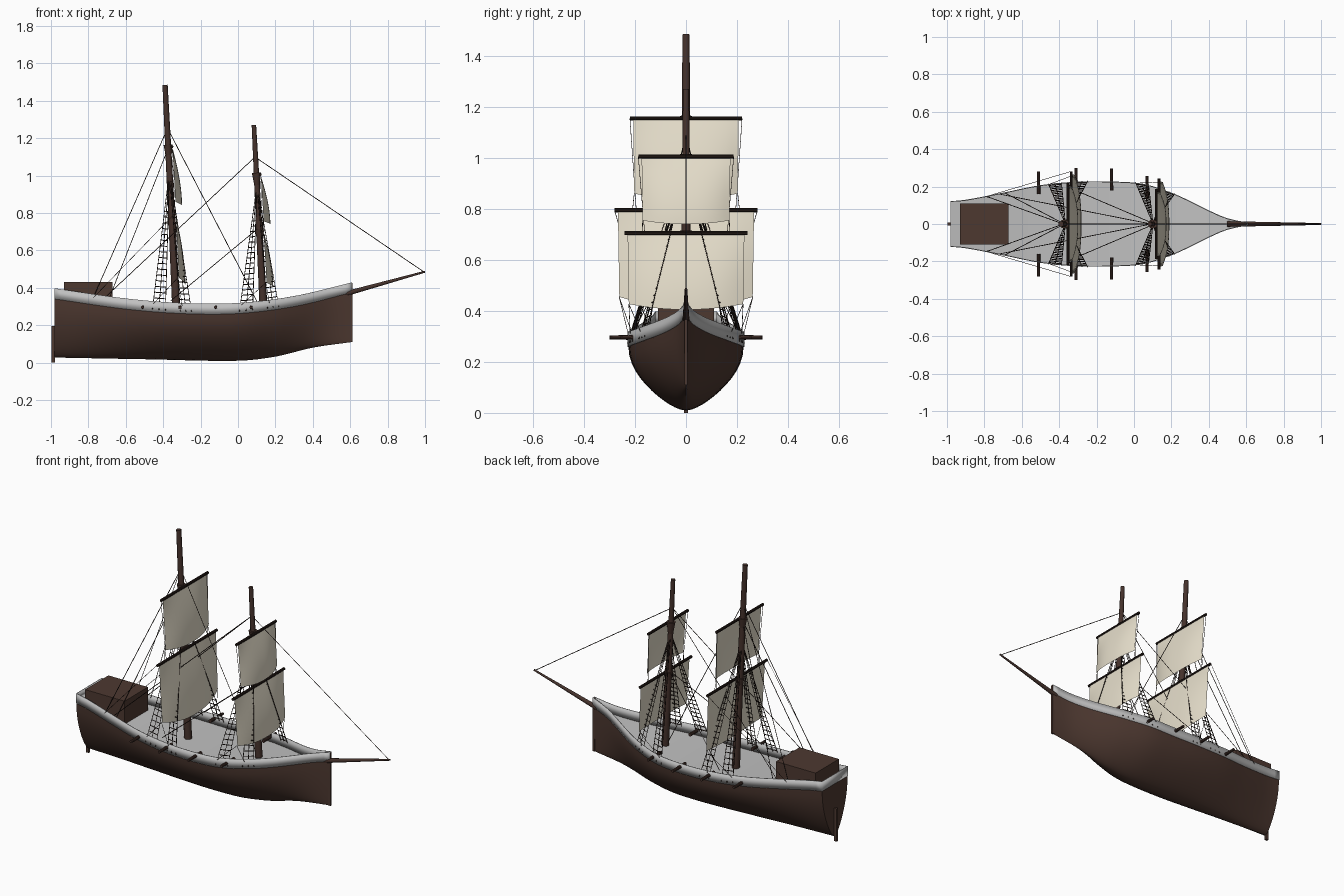
import bpy, bmesh, math
from mathutils import Vector

if "Cube" in bpy.data.objects:
    bpy.data.objects.remove(bpy.data.objects["Cube"])


def material(name, rgb):
    m = bpy.data.materials.new(name)
    m.diffuse_color = (*rgb, 1)
    m.use_nodes = True
    m.node_tree.nodes["Principled BSDF"].inputs["Base Color"].default_value = m.diffuse_color
    return m


WOOD = material("hull_brown", (0.075, 0.040, 0.030))
SPAR = material("spar_brown", (0.060, 0.032, 0.025))
GREY = material("deck_grey", (0.53, 0.53, 0.53))
CLOTH = material("sail_cream", (0.82, 0.76, 0.62))
ROPE = material("rope_dark", (0.022, 0.013, 0.010))


def finish(name, bm, mat, angle=35):
    me = bpy.data.meshes.new(name)
    bm.to_mesh(me)
    bm.free()
    me.materials.append(mat)
    for p in me.polygons:
        p.use_smooth = True
    me.set_sharp_from_angle(angle=math.radians(angle))
    ob = bpy.data.objects.new(name, me)
    bpy.context.collection.objects.link(ob)
    return ob


def skin(bm, rows):
    """Bridge rows of points with quads; return the vertex rows."""
    vs = [[bm.verts.new(p) for p in r] for r in rows]
    for a, b in zip(vs, vs[1:]):
        for i in range(len(a) - 1):
            bm.faces.new((a[i], a[i + 1], b[i + 1], b[i]))
    return vs


def pole(name, a, b, r1, r2, mat, sides=12):
    a, b = Vector(a), Vector(b)
    bm = bmesh.new()
    bmesh.ops.create_cone(bm, cap_ends=True, segments=sides, radius1=r1, radius2=r2, depth=(b - a).length)
    bm.transform((b - a).to_track_quat('Z', 'Y').to_matrix().to_4x4())
    bmesh.ops.translate(bm, verts=bm.verts, vec=(a + b) / 2)
    return finish(name, bm, mat)


def box(name, lo, hi, mat):
    lo, hi = Vector(lo), Vector(hi)
    bm = bmesh.new()
    bmesh.ops.create_cube(bm, size=1)
    bmesh.ops.scale(bm, verts=bm.verts, vec=hi - lo)
    bmesh.ops.translate(bm, verts=bm.verts, vec=(lo + hi) / 2)
    return finish(name, bm, mat)


def ropes(name, lines, radius):
    cu = bpy.data.curves.new(name, 'CURVE')
    cu.dimensions = '3D'
    cu.bevel_depth = radius
    cu.bevel_resolution = 0
    cu.materials.append(ROPE)
    for line in lines:
        s = cu.splines.new('POLY')
        s.points.add(len(line) - 1)
        for pt, co in zip(s.points, line):
            pt.co = (*co, 1)
    bpy.context.collection.objects.link(bpy.data.objects.new(name, cu))


def smooth(table, x):
    """Smooth interpolation through (x, value) pairs."""
    n = len(table)
    i = max(k for k in range(n - 1) if table[k][0] <= x or k == 0)
    slope = lambda a, b: (table[b][1] - table[a][1]) / (table[b][0] - table[a][0])
    m0, m1 = slope(max(i - 1, 0), i + 1), slope(i, min(i + 2, n - 1))
    (x0, y0), (x1, y1) = table[i], table[i + 1]
    h = x1 - x0
    t = (x - x0) / h
    return (y0 * (2*t**3 - 3*t*t + 1) + m0 * h * (t**3 - 2*t*t + t)
            + y1 * (3*t*t - 2*t**3) + m1 * h * (t**3 - t*t))


# Hull lines: half width, keel height, deck edge height
WIDTH = [(-.98, .12), (-.9, .127), (-.7, .165), (-.5, .205), (-.3, .224), (-.1, .224), (.05, .212),
         (.2, .165), (.3, .12), (.4, .07), (.5, .028), (.61, .005)]
KEEL = [(-.98, .027), (-.5, .018), (0, .01), (.2, .032), (.4, .08), (.61, .11)]
EDGE = [(-.98, .34), (-.6, .286), (-.3, .262), (0, .262), (.3, .3), (.61, .375)]
half = lambda x: smooth(WIDTH, x)
edge = lambda x: smooth(EDGE, x)
rail = lambda x: edge(x) + .057 - .005 * max(x, 0)
XS = [-.98 + 1.59 * i / 44 for i in range(45)]


def section(x):
    w, lo, hi = half(x), smooth(KEEL, x), edge(x)
    side = []
    for i in range(13):
        t = (i / 12) ** 1.7
        f = .5 * math.sqrt(1 - (1 - t) ** 2) + .5 * math.sin(math.pi * t / 2)
        side.append((x, w * f, lo + (hi - lo) * t))
    return [(px, -py, pz) for px, py, pz in side[:0:-1]] + side


# Hull shell with closed stern and stem
bm = bmesh.new()
rows = skin(bm, [section(x) for x in XS])
bm.faces.new(rows[0])
bm.faces.new(rows[-1][::-1])
bmesh.ops.recalc_face_normals(bm, faces=bm.faces)
finish("hull", bm, WOOD)

# Deck
bm = bmesh.new()
skin(bm, [[(x, half(x) * k, edge(x) - .002) for k in (1, 0, -1)] for x in XS])
bmesh.ops.recalc_face_normals(bm, faces=bm.faces)
finish("deck", bm, GREY)

# Bulwark running round both sides and the stern
path = [(x, -half(x)) for x in XS[::-1]] + [(x, half(x)) for x in XS]
bm = bmesh.new()
skin(bm, [[(x, y, edge(x)) for x, y in path], [(x, y, rail(x)) for x, y in path]])
bulwark = finish("bulwark", bm, GREY)
mod = bulwark.modifiers.new("thickness", 'SOLIDIFY')
mod.thickness = .005
mod.offset = 0

# Stem, rudder, cabin, bowsprit
box("stem_post", (.598, -.006, .11), (.613, .006, .425), WOOD)
box("rudder", (-.997, -.007, 0), (-.978, .007, .195), WOOD)
box("stern_cabin", (-.93, -.11, .27), (-.67, .11, .43), WOOD)
pole("bowsprit", (.5, 0, .347), (1, 0, .486), .015, .005, SPAR)

# Guns through the bulwark
for x, tip in ((-.51, .28), (-.31, .3), (-.12, .298), (.07, .257)):
    for s in (-1, 1):
        pole("gun", (x, s * (tip - .12), .296), (x, s * tip, .296), .01, .008, SPAR, 10)


def sail(name, x0, top, bottom, w, arc):
    """Square sail billowing forward, with a gently arched foot."""
    bm = bmesh.new()
    rows = []
    for j in range(13):
        v = j / 12
        row = []
        for i in range(17):
            u = i / 8 - 1
            belly = math.sin(v * 1.75) * (1 - abs(u) ** 2.6)
            z = top + (bottom + arc * u * u - top) * v
            row.append((x0 + .016 * v + .036 * belly, u * w * (1 - .02 * v), z))
        rows.append(row)
    skin(bm, rows)
    finish(name, bm, CLOTH, 60)


# Each mast: foot, head, radii, sails (yard z, yard half, foot z, arc), shroud top z, head rope z
MASTS = [
    ("main", (-.328, .25), (-.39, 1.485), .022, .014,
     [(1.155, .22, .84, .02), (.795, .28, .415, .04)], 1.02),
    ("fore", (.138, .25), (.085, 1.27), .021, .012,
     [(1.005, .187, .74, .015), (.705, .242, .405, .022)], .95),
]
shrouds, rungs, running = [], [], []
for name, foot, head, r1, r2, sails, shroud_top in MASTS:
    at = lambda z: foot[0] + (head[0] - foot[0]) * (z - foot[1]) / (head[1] - foot[1])
    pole(name + "_mast", (foot[0], 0, foot[1]), (head[0], 0, head[1]), r1, r2, SPAR)
    for yz, yw, low, arc in sails:
        x = at(yz) + .02
        pole(name + "_yard", (x, -yw, yz), (x, yw, yz), .008, .008, ROPE, 10)
        sail(name + "_sail", x + .003, yz - .005, low, yw - .013, arc)
        pole(name + "_mast_cap", (at(yz - .07), 0, yz - .07), (at(yz + .01), 0, yz + .01), .013, .024, SPAR)
    # Upper sail sheets to the lower yard, lower sail sheets to the rail
    (uz, uw, ul, ua), (lz, lw, ll, la) = sails
    for s in (-1, 1):
        running.append([(at(uz) + .035, s * (uw - .017), ul + ua), (at(lz) + .02, s * (lw - .07), lz)])
        running.append([(at(uz) + .02, s * uw, uz), (at(lz) + .02, s * (uw - .025), lz)])
        for dx in (-.13, .03):
            bx = foot[0] + dx
            running.append([(at(lz) + .035, s * (lw - .018), ll + la), (bx, s * half(bx), rail(bx) - .02)])
        # Two rope ladders per side
        end = Vector((at(shroud_top), 0, shroud_top))
        for group in ((-.13, -.095, -.06), (.02, .05, .08)):
            feet = []
            for dx in group:
                bx = foot[0] + dx
                feet.append(Vector((bx, s * (half(bx) + .004), edge(bx) + .012)))
            shrouds += [[f, end] for f in feet]
            for k in range(1, 18):
                rungs.append([f.lerp(end, k * .042) for f in feet])

# Stays along the centre line and backstays to the rails
stays = [[(.09, 0, 1.1), (.995, 0, .484)],
         [(-.375, 0, 1.25), (.115, 0, .3)]]
for s in (-1, 1):
    stays += [[(-.378, 0, 1.25), (-.79, s * .148, .31)],
              [(-.372, 0, 1.15), (-.69, s * .166, .34)],
              [(.092, 0, 1.1), (-.72, s * .16, .34)],
              [(.11, 0, .72), (-.36, s * .2, .33)]]
    running += [[(-.34, s * .28, .795), (-.78, s * .15, .34)]]
ropes("shrouds", shrouds, .002)
ropes("ladder_rungs", rungs, .0025)
ropes("stays", stays, .002)
ropes("running_lines", running, .0013)
